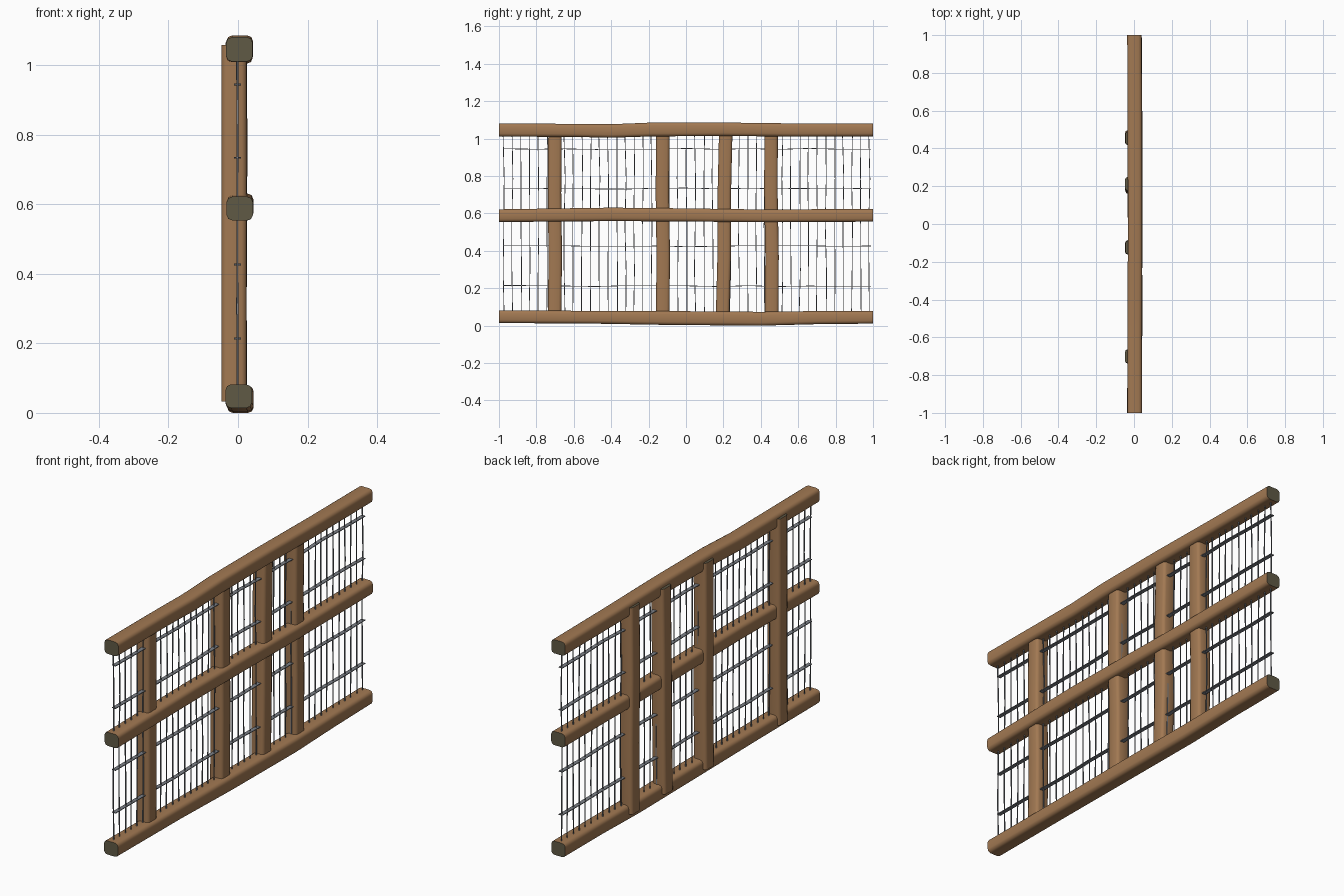
import bpy, bmesh, math, random
from mathutils import Vector

if "Cube" in bpy.data.objects:
    bpy.data.objects.remove(bpy.data.objects["Cube"])

random.seed(4)

def mat(name, rgb):
    m = bpy.data.materials.new(name)
    m.diffuse_color = (*rgb, 1)
    m.use_nodes = True
    m.node_tree.nodes["Principled BSDF"].inputs["Base Color"].default_value = m.diffuse_color
    return m

WOOD = mat("brown wood", (0.36, 0.19, 0.085))
END = mat("olive cut end", (0.115, 0.10, 0.060))
WIRE = mat("grey wire", (0.20, 0.215, 0.24))

def profile(hw, hh, r, steps):
    """Rounded rectangle outline, counter-clockwise."""
    pts = []
    for i, (sx, sy) in enumerate([(1, 1), (-1, 1), (-1, -1), (1, -1)]):
        for k in range(steps + 1):
            a = math.pi / 2 * (i + k / steps)
            pts.append((sx * (hw - r) + r * math.cos(a), sy * (hh - r) + r * math.sin(a)))
    return pts

def loft(bm, sections, u, v, r=0.0, steps=1):
    """Skin rounded rectangles; each section is (centre, half u, half v)."""
    rings = []
    for c, hu, hv in sections:
        pts = profile(hu, hv, r, steps) if r else [(hu, hv), (-hu, hv), (-hu, -hv), (hu, -hv)]
        rings.append([bm.verts.new(Vector(c) + u * a + v * b) for a, b in pts])
    n = len(rings[0])
    for a, b in zip(rings, rings[1:]):
        for i in range(n):
            j = (i + 1) % n
            bm.faces.new((a[i], a[j], b[j], b[i]))
    for ring in (rings[0], rings[-1]):
        bm.faces.new(ring).material_index = 1

def finish(bm, name, mats, smooth=True):
    bmesh.ops.recalc_face_normals(bm, faces=bm.faces[:])
    me = bpy.data.meshes.new(name)
    bm.to_mesh(me)
    bm.free()
    for m in mats:
        me.materials.append(m)
    ob = bpy.data.objects.new(name, me)
    bpy.context.collection.objects.link(ob)
    if smooth:
        bpy.context.view_layer.objects.active = ob
        ob.select_set(True)
        bpy.ops.object.shade_smooth_by_angle(angle=math.radians(60))
        ob.select_set(False)
    return ob

X, Y, Z = Vector((1, 0, 0)), Vector((0, 1, 0)), Vector((0, 0, 1))

# Rails: (y, x centre, z centre, half height), slightly crooked
rails = {
    "top_rail": [(-1, .004, 1.046, .035), (-.6, .003, 1.044, .035), (-.4, .004, 1.041, .036),
                 (-.18, .005, 1.049, .037), (.2, .005, 1.050, .036), (.6, .004, 1.046, .035), (1, .002, 1.046, .034)],
    "middle_rail": [(-1, .005, .588, .034), (-.4, .006, .595, .036), (0, .005, .592, .035),
                    (.4, .004, .587, .034), (.6, .004, .588, .034), (1, .003, .590, .034)],
    "bottom_rail": [(-1, .002, .048, .034), (-.5, .003, .045, .034), (-.1, .007, .041, .037),
                    (.4, .007, .037, .037), (.7, .005, .043, .035), (1, .002, .045, .034)],
}
for name, secs in rails.items():
    bm = bmesh.new()
    loft(bm, [((x, y, z), .038, h) for y, x, z, h in secs], X, Z, .016, 2)
    finish(bm, name, [WOOD, END])

# Upright posts, set back from the rails: (y at bottom, y at top)
for i, (y0, y1) in enumerate([(-.703, -.700), (-.125, -.124), (.195, .213), (.458, .455)]):
    bm = bmesh.new()
    secs = []
    for k, t in enumerate((0, .33, .66, 1)):
        secs.append(((-.011 + random.uniform(-.001, .002), y0 + (y1 - y0) * t + (0, .003, -.002, 0)[k],
                      .033 + t * 1.026), .036, .036))
    loft(bm, secs, X, Y, .014, 2)
    finish(bm, f"post_{i + 1}", [WOOD, END])

# Vertical wires
bm = bmesh.new()
N = 43
for i in range(N):
    y = -.975 + 1.955 * i / (N - 1)
    secs = [((-.002 + random.uniform(-.001, .001), y + random.uniform(-.004, .004), .05 + k * .245), .0022, .0020)
            for k in range(5)]
    loft(bm, secs, X, Y)
finish(bm, "vertical_wires", [WIRE, WIRE], False)

# Horizontal wires, flattened
bm = bmesh.new()
for z in (.212, .425, .733, .945):
    secs = [((-.002, -.972 + 1.96 * k / 12, z + random.uniform(-.003, .003)), .010, .0018) for k in range(13)]
    loft(bm, secs, X, Z)
finish(bm, "horizontal_wires", [WIRE, WIRE], False)
